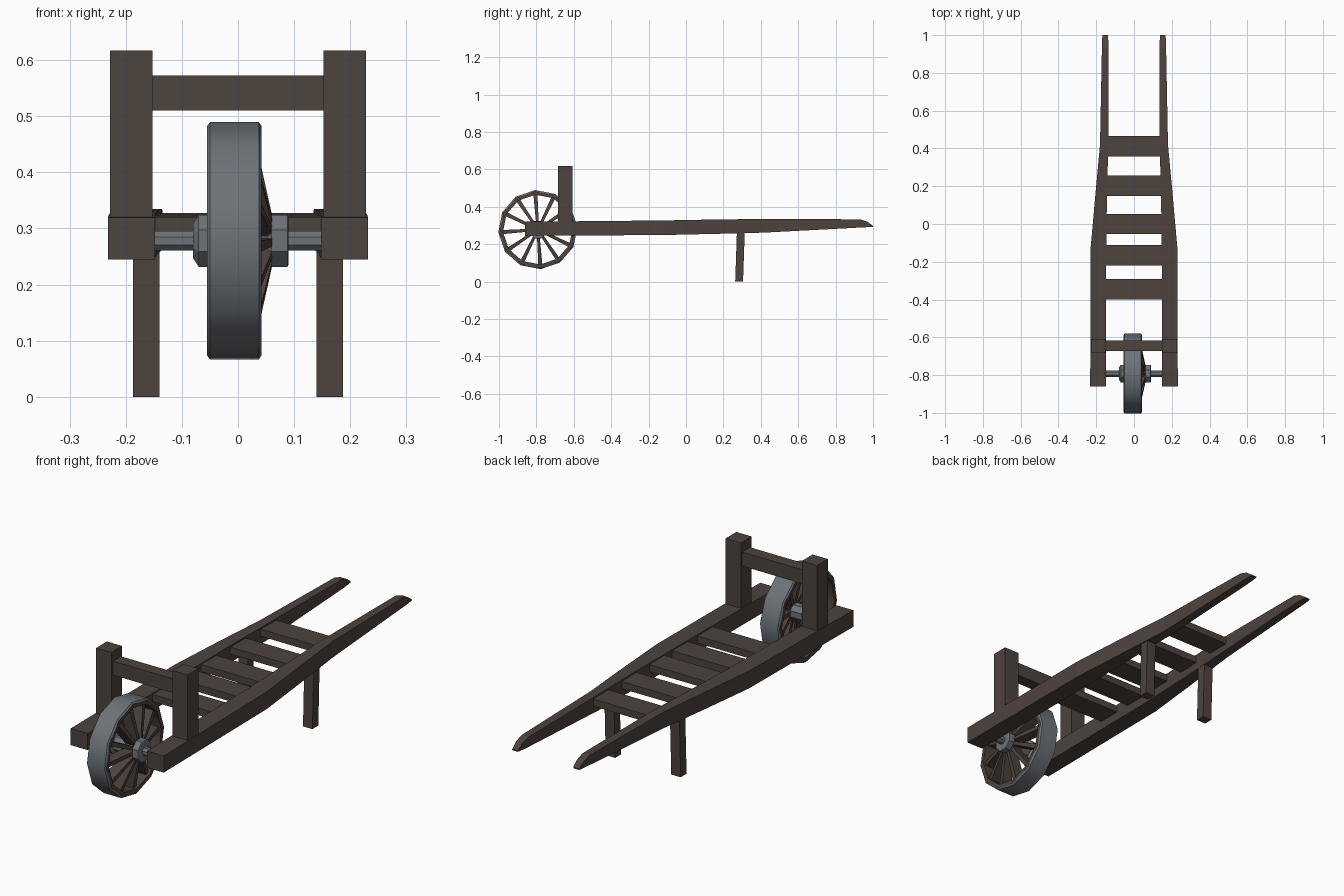
import bpy, bmesh, math
from mathutils import Matrix, Vector

if "Cube" in bpy.data.objects:
    bpy.data.objects.remove(bpy.data.objects["Cube"], do_unlink=True)


def material(name, rgb):
    m = bpy.data.materials.new(name)
    m.use_nodes = True
    m.diffuse_color = (*rgb, 1)
    m.node_tree.nodes["Principled BSDF"].inputs["Base Color"].default_value = (*rgb, 1)
    return m


WOOD = material("dark wood", (0.075, 0.056, 0.048))
IRON = material("grey iron", (0.155, 0.17, 0.19))


def finish(name, bm, mats, mirror=False, smooth=False):
    bmesh.ops.recalc_face_normals(bm, faces=bm.faces)
    mesh = bpy.data.meshes.new(name)
    bm.to_mesh(mesh)
    bm.free()
    for m in mats:
        mesh.materials.append(m)
    ob = bpy.data.objects.new(name, mesh)
    bpy.context.collection.objects.link(ob)
    if mirror:
        ob.modifiers.new("Mirror", "MIRROR").use_mirror_merge = False
    if smooth:
        bpy.ops.object.select_all(action="DESELECT")
        ob.select_set(True)
        bpy.context.view_layer.objects.active = ob
        bpy.ops.object.shade_smooth_by_angle(angle=math.radians(32))
    return ob


def loft(bm, rings, closed=False):
    """Skin a list of equal point rings, capping the ends unless closed."""
    vs = [[bm.verts.new(p) for p in r] for r in rings]
    n = len(vs[0])
    pairs = list(zip(vs, vs[1:])) + ([(vs[-1], vs[0])] if closed else [])
    for a, b in pairs:
        for i in range(n):
            j = (i + 1) % n
            bm.faces.new((a[i], a[j], b[j], b[i]))
    if not closed:
        bm.faces.new(vs[0])
        bm.faces.new(vs[-1])


def rect(x0, x1, y0, y1, z):
    return [(x0, y0, z), (x1, y0, z), (x1, y1, z), (x0, y1, z)]


def block(name, x, y, z, mirror=False, lean=0.0):
    bm = bmesh.new()
    loft(bm, [rect(*x, *y, z[0]), rect(*x, y[0] + lean, y[1] + lean, z[1])])
    return finish(name, bm, [WOOD], mirror)


# Side rails running back into tapered handles: y, inner x, outer x, bottom, top
RAIL = [(-0.86, 0.148, 0.232, 0.245, 0.32), (-0.12, 0.147, 0.229, 0.249, 0.327),
        (0.15, 0.143, 0.205, 0.255, 0.332), (0.42, 0.136, 0.18, 0.262, 0.335),
        (0.93, 0.135, 0.17, 0.289, 0.333), (0.97, 0.136, 0.169, 0.291, 0.32),
        (1.0, 0.138, 0.167, 0.293, 0.298)]
bm = bmesh.new()
loft(bm, [[(i, y, b), (o, y, b), (o, y, t), (i, y, t)] for y, i, o, b, t in RAIL])
finish("side_rail", bm, [WOOD], mirror=True)

# Bed slats
for n, y in enumerate((-0.345, -0.165, 0.0, 0.203, 0.412)):
    top = 0.32 + 0.01 * (y + 0.345)
    block(f"slat_{n + 1}", (-0.152, 0.152), (y - 0.054, y + 0.054), (top - 0.032, top))

# Legs, front posts and the bar between the posts
block("leg", (0.14, 0.187), (0.263, 0.305), (0, 0.262), mirror=True, lean=0.009)
block("front_post", (0.152, 0.228), (-0.684, -0.608), (0.3, 0.617), mirror=True)
block("post_crossbar", (-0.155, 0.155), (-0.672, -0.616), (0.51, 0.573))

# Wheel pieces are turned about the x axis through the hub
CENTRE = Vector((0, -0.792, 0.278))


def turned(name, profile, sides, mats, closed, phase=0.0, paint=None, smooth=False):
    """Profile of (x, radius) points spun about the hub."""
    bm = bmesh.new()
    rings = []
    for x, r in profile:
        angles = [phase + math.tau * k / sides for k in range(sides)]
        rings.append([CENTRE + Vector((x, r * math.cos(a), r * math.sin(a))) for a in angles])
    loft(bm, rings, closed)
    if paint:
        for f in bm.faces:
            f.material_index = paint(f.calc_center_median() - CENTRE)
    return finish(name, bm, mats, smooth=smooth)


PHASE = math.radians(4)
# Wooden rim with an iron tyre around its outside
turned("wheel_rim", [(-0.055, 0.187), (-0.055, 0.205), (-0.05, 0.212), (0.037, 0.212),
                     (0.042, 0.205), (0.042, 0.187)], 12, [WOOD, IRON], True, PHASE,
       lambda c: int(math.hypot(c.y, c.z) > 0.199), smooth=True)
# Hub and axle
turned("wheel_hub", [(-0.08, 0.034), (-0.07, 0.05), (-0.052, 0.05), (-0.045, 0.036),
                     (0.052, 0.036), (0.06, 0.05), (0.088, 0.05), (0.09, 0.046)],
       8, [IRON], False, math.pi / 8)
turned("axle", [(-0.155, 0.019), (0.155, 0.019)], 8, [IRON], False, math.pi / 8)

# Dished spokes
bm = bmesh.new()
for k in range(12):
    turn = Matrix.Translation(CENTRE) @ Matrix.Rotation(PHASE + math.tau * k / 12, 4, "X")
    ends = [rect(0.012, 0.064, -0.007, 0.007, 0.03), rect(-0.022, 0.028, -0.011, 0.011, 0.193)]
    loft(bm, [[turn @ Vector(p) for p in ring] for ring in ends])
finish("wheel_spokes", bm, [WOOD])
